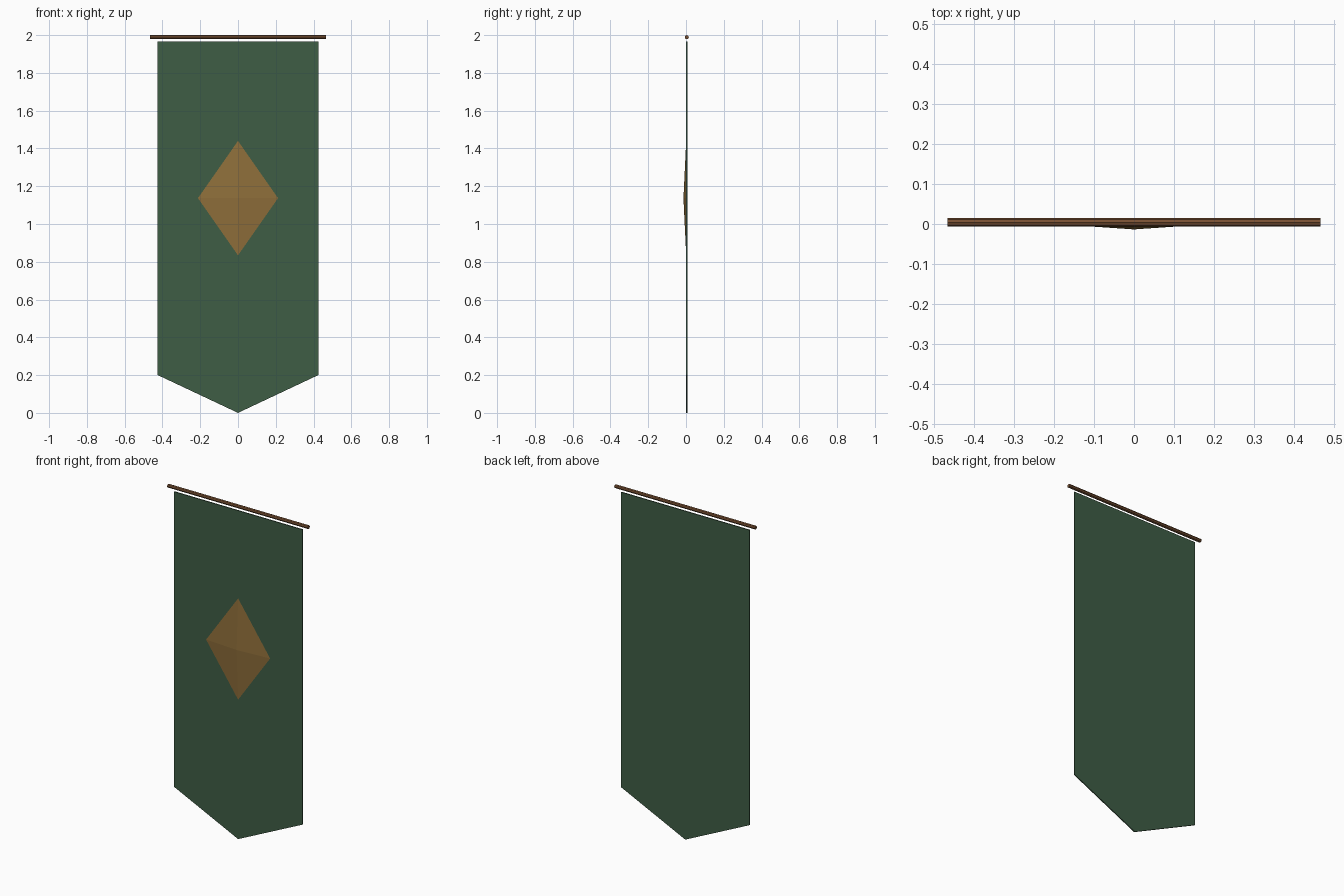
import bpy, bmesh, math
from mathutils import Matrix

if "Cube" in bpy.data.objects:
    bpy.data.objects.remove(bpy.data.objects["Cube"])


def material(name, srgb):
    m = bpy.data.materials.new(name)
    lin = [((c / 255 + 0.055) / 1.055) ** 2.4 for c in srgb]
    m.diffuse_color = (*lin, 1)
    m.use_nodes = True
    m.node_tree.nodes["Principled BSDF"].inputs["Base Color"].default_value = m.diffuse_color
    return m


def finish(name, bm, mat):
    bmesh.ops.recalc_face_normals(bm, faces=bm.faces)
    me = bpy.data.meshes.new(name)
    bm.to_mesh(me)
    bm.free()
    me.materials.append(mat)
    ob = bpy.data.objects.new(name, me)
    bpy.context.collection.objects.link(ob)
    return ob


green = material("forest green", (62, 93, 69))
gold = material("dull gold", (143, 111, 58))
brown = material("wood brown", (120, 80, 50))

HANG_Y = 0.004  # plane in which cloth and rod hang

# Cloth: thin pointed panel
bm = bmesh.new()
outline = [(-0.425, 1.965), (-0.425, 0.2), (0, 0), (0.425, 0.2), (0.425, 1.965)]
face = bm.faces.new([bm.verts.new((x, HANG_Y - 0.003, z)) for x, z in outline])
ext = bmesh.ops.extrude_face_region(bm, geom=[face])
back = [v for v in ext["geom"] if isinstance(v, bmesh.types.BMVert)]
bmesh.ops.translate(bm, verts=back, vec=(0, 0.006, 0))
finish("banner_cloth", bm, green)

# Emblem: shallow four-sided diamond pyramid on the front
bm = bmesh.new()
bmesh.ops.create_cone(bm, cap_ends=True, segments=4, radius1=1, radius2=0, depth=1,
                      matrix=Matrix.Translation((0, 0, 0.5)))
bmesh.ops.rotate(bm, verts=bm.verts, matrix=Matrix.Rotation(math.pi / 2, 3, "X"))
bmesh.ops.scale(bm, verts=bm.verts, vec=(0.212, 0.0145, 0.303))
bmesh.ops.translate(bm, verts=bm.verts, vec=(0, 0.001, 1.137))
finish("diamond_emblem", bm, gold)

# Rod: low-poly round bar along x
bm = bmesh.new()
bmesh.ops.create_cone(bm, cap_ends=True, segments=8, radius1=0.0108, radius2=0.0108,
                      depth=0.93)
bmesh.ops.rotate(bm, verts=bm.verts, matrix=Matrix.Rotation(math.pi / 2, 3, "Y"))
bmesh.ops.translate(bm, verts=bm.verts, vec=(0, HANG_Y, 1.9892))
finish("hanging_rod", bm, brown)
